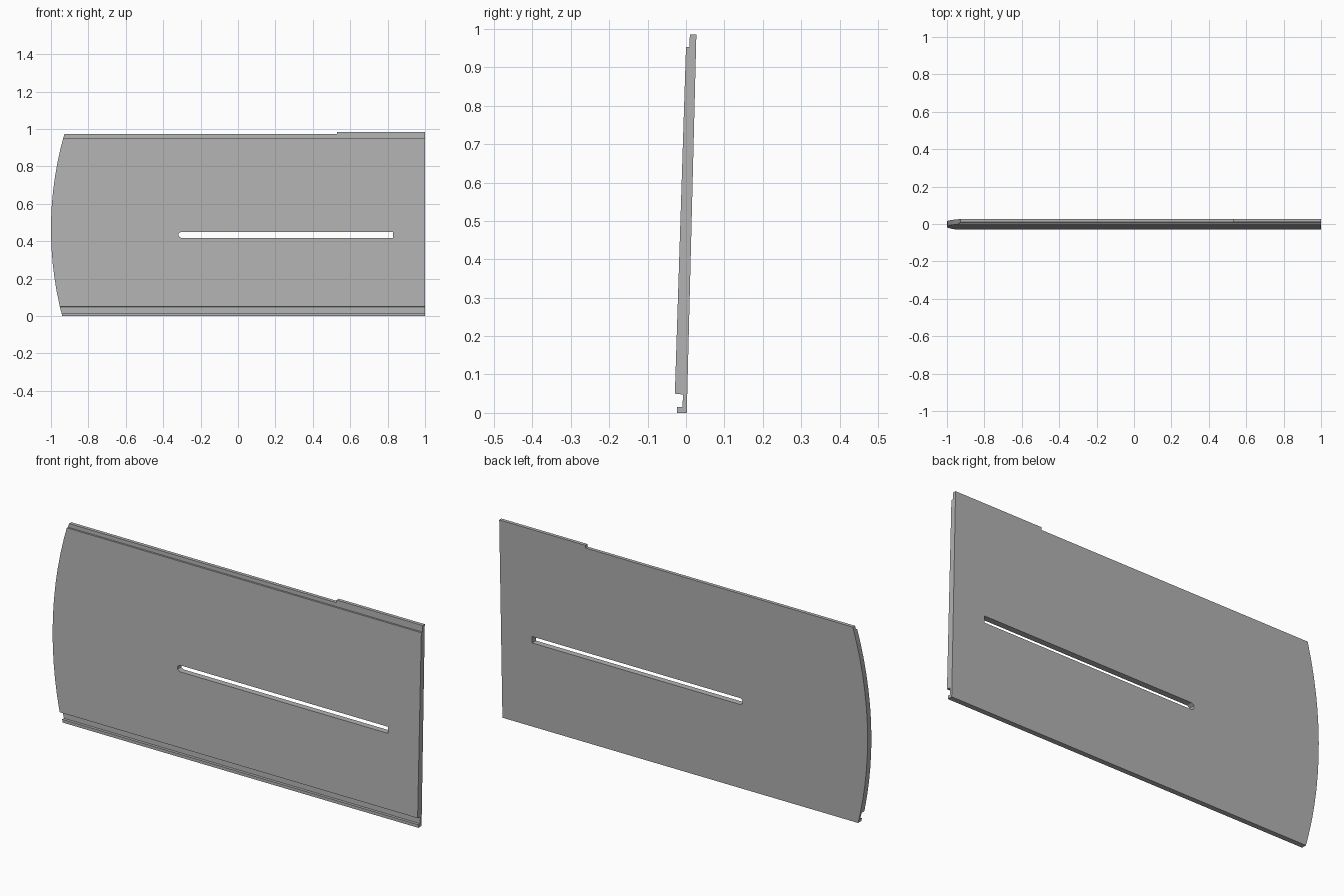
import bpy
import bmesh
import math

cube = bpy.data.objects.get("Cube")
if cube:
    bpy.data.objects.remove(cube, do_unlink=True)

grey = bpy.data.materials.new("mid grey")
grey.use_nodes = True
colour = (0.45, 0.45, 0.45, 1)
grey.diffuse_color = colour
grey.node_tree.nodes["Principled BSDF"].inputs["Base Color"].default_value = colour


def prism(name, points, offset):
    """Extrude a closed loop of points by an offset vector."""
    bm = bmesh.new()
    face = bm.faces.new([bm.verts.new(p) for p in points])
    result = bmesh.ops.extrude_face_region(bm, geom=[face])
    moved = [g for g in result["geom"] if isinstance(g, bmesh.types.BMVert)]
    bmesh.ops.translate(bm, verts=moved, vec=offset)
    bmesh.ops.recalc_face_normals(bm, faces=bm.faces)
    mesh = bpy.data.meshes.new(name)
    bm.to_mesh(mesh)
    bm.free()
    mesh.materials.append(grey)
    obj = bpy.data.objects.new(name, mesh)
    bpy.context.collection.objects.link(obj)
    return obj


def cut(target, cutter, operation):
    """Apply a boolean and remove the helper."""
    mod = target.modifiers.new(cutter.name, "BOOLEAN")
    mod.object = cutter
    mod.operation = operation
    mod.solver = "EXACT"
    bpy.context.view_layer.objects.active = target
    bpy.ops.object.modifier_apply(modifier=mod.name)
    bpy.data.objects.remove(cutter, do_unlink=True)


# Leaning board section with a bottom groove and a stepped top edge (y, z)
section = [(-0.023, 0), (0.002, 0), (0.027, 0.985), (0.010, 0.985),
           (0.009, 0.953), (0, 0.953), (-0.029, 0.05), (-0.008, 0.048),
           (-0.009, 0.015), (-0.023, 0.015)]
panel = prism("sliding_panel", [(-1.1, y, z) for y, z in section], (2.1, 0, 0))

# Front outline: bowed left end and raised tongue at the top right
radius, middle, steps = 1.84, 0.465, 14
low, high = -0.1, 0.972
bow = []
for i in range(steps + 1):
    z = low + (high - low) * i / steps
    bow.append((-1 + radius - math.sqrt(radius ** 2 - (z - middle) ** 2), z))
outline = bow + [(0.53, high), (0.535, 1.1), (1, 1.1), (1, low)]
cut(panel, prism("outline_cutter", [(x, -0.2, z) for x, z in outline], (0, 0.4, 0)),
    "INTERSECT")

# Long slot, chamfered at its left end and square at its right
slot = [(0.83, 0.418), (0.83, 0.45), (-0.305, 0.45), (-0.318, 0.441),
        (-0.318, 0.427), (-0.305, 0.418)]
cut(panel, prism("slot_cutter", [(x, -0.2, z) for x, z in slot], (0, 0.4, 0)),
    "DIFFERENCE")
